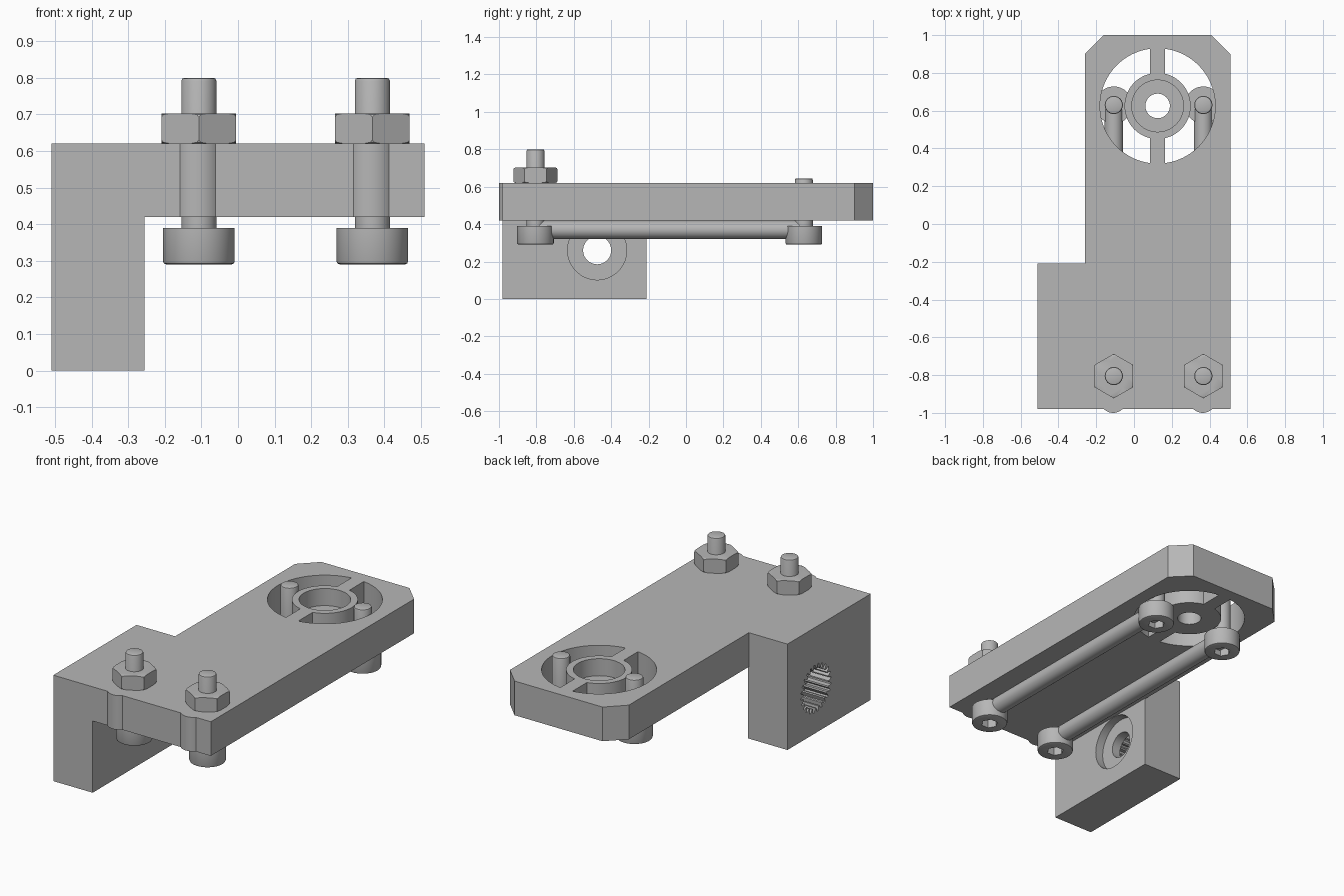
import bpy, bmesh
from math import pi, cos, sin, radians
from mathutils import Matrix

cube = bpy.data.objects.get("Cube")
if cube:
    bpy.data.objects.remove(cube, do_unlink=True)

grey = bpy.data.materials.new("plain grey")
grey.use_nodes = True
colour = (0.47, 0.47, 0.47, 1)
grey.diffuse_color = colour
grey.node_tree.nodes["Principled BSDF"].inputs["Base Color"].default_value = colour

ALONG_X = Matrix.Rotation(pi / 2, 4, 'Y')
ALONG_Y = Matrix.Rotation(-pi / 2, 4, 'X')


def prism(name, outline, low, high, turn=Matrix(), at=(0, 0, 0)):
    """Extrude an outline between two heights, then turn and move it."""
    bm = bmesh.new()
    face = bm.faces.new([bm.verts.new((x, y, low)) for x, y in outline])
    top = bmesh.ops.extrude_face_region(bm, geom=[face])["geom"]
    bmesh.ops.translate(bm, vec=(0, 0, high - low),
                        verts=[v for v in top if isinstance(v, bmesh.types.BMVert)])
    bmesh.ops.recalc_face_normals(bm, faces=bm.faces)
    bm.transform(Matrix.Translation(at) @ turn)
    mesh = bpy.data.meshes.new(name)
    bm.to_mesh(mesh)
    bm.free()
    mesh.materials.append(grey)
    ob = bpy.data.objects.new(name, mesh)
    bpy.context.collection.objects.link(ob)
    return ob


def ring(radius, sides=64, start=0.0):
    return [(radius * cos(start + 2 * pi * i / sides),
             radius * sin(start + 2 * pi * i / sides)) for i in range(sides)]


def box(x0, x1, y0, y1):
    return [(x0, y0), (x1, y0), (x1, y1), (x0, y1)]


def select(ob):
    bpy.ops.object.select_all(action='DESELECT')
    ob.select_set(True)
    bpy.context.view_layer.objects.active = ob


def combine(ob, other, operation):
    select(ob)
    mod = ob.modifiers.new("combine", 'BOOLEAN')
    mod.operation, mod.solver, mod.object = operation, 'EXACT', other
    bpy.ops.object.modifier_apply(modifier=mod.name)
    bpy.data.objects.remove(other, do_unlink=True)


def cut(ob, other):
    combine(ob, other, 'DIFFERENCE')


def join(ob, other):
    combine(ob, other, 'UNION')


def chamfer_ends(ob, low, high, size):
    """Bevel the edges lying in the given end planes."""
    bm = bmesh.new()
    bm.from_mesh(ob.data)
    edges = [e for e in bm.edges if any(
        all(abs(v.co.z - z) < 1e-4 for v in e.verts) for z in (low, high))]
    bmesh.ops.bevel(bm, geom=edges, offset=size, segments=2, profile=0.5, affect='EDGES')
    bm.to_mesh(ob.data)
    bm.free()


def smooth(ob):
    select(ob)
    bpy.ops.object.shade_smooth_by_angle(angle=radians(30))


BOTTOM, TOP = 0.42, 0.62
BOLT_X = (-0.107, 0.367)
FRONT_Y, BACK_Y = -0.805, 0.63
HUB = (0.125, 0.625, 0)

# Bracket: long plate with clipped back corners, and a leg at one side
bracket = prism("bracket", [(-0.51, -0.98), (0.51, -0.98), (0.51, 0.9), (0.41, 1.0),
                            (-0.16, 1.0), (-0.26, 0.9), (-0.26, -0.21), (-0.51, -0.21)],
                BOTTOM, TOP)
join(bracket, prism("leg", box(-0.51, -0.255, -0.98, -0.21), 0, TOP))

# Rounded bumps on the front edge, in line with the bolts
for x in BOLT_X:
    join(bracket, prism("bump", ring(0.07, 48), BOTTOM, TOP, at=(x - 0.003, -0.93, 0)))

# Round opening, with a stepped hub held by two spokes
cut(bracket, prism("opening", ring(0.305, 96), 0.3, 0.8, at=HUB))
hub = prism("hub", ring(0.175), BOTTOM, TOP, at=HUB)
join(hub, prism("spokes", box(-0.04, 0.04, -0.307, 0.307), BOTTOM, TOP, at=HUB))
cut(hub, prism("hub_recess", ring(0.137), TOP - 0.1, 0.8, at=HUB))
cut(hub, prism("hub_hole", ring(0.065, 48), 0.3, 0.8, at=HUB))
join(bracket, hub)

# Leg socket: toothed pocket outside, small hole, round recess inside
TEETH = 24
spline = []
for i in range(TEETH):
    for step, radius in ((0, 0.115), (0.25, 0.115), (0.5, 0.14), (0.75, 0.14)):
        a = 2 * pi * (i + step) / TEETH
        spline.append((radius * cos(a), radius * sin(a)))
axle = (0, -0.475, 0.26)
cut(bracket, prism("toothed_pocket", spline, -0.6, -0.36, ALONG_X, axle))
cut(bracket, prism("axle_hole", ring(0.075, 48), -0.6, -0.2, ALONG_X, axle))
cut(bracket, prism("inner_recess", ring(0.158), -0.305, -0.2, ALONG_X, axle))
smooth(bracket)

# Bolts with socket heads; the front pair is longer and carries nuts
for side, x in zip(("right", "left"), BOLT_X):
    for end, y, tip in (("front", FRONT_Y, 0.8), ("back", BACK_Y, 0.645)):
        at = (x, y, 0)
        shaft = prism(f"{end}_{side}_bolt_shaft", ring(0.048, 40), 0.38, tip, at=at)
        chamfer_ends(shaft, tip, tip, 0.009)
        smooth(shaft)

        head = prism(f"{end}_{side}_bolt_head", ring(0.098), 0.29, 0.39, at=at)
        chamfer_ends(head, 0.29, 0.29, 0.009)
        cut(head, prism("hex_socket", ring(0.046, 6), 0.2, 0.34, at=at))
        smooth(head)

    # Hexagonal nut with cone-trimmed corners
    at = (x, FRONT_Y, 0)
    nut = prism(f"{side}_nut", ring(0.118, 6, pi / 6), TOP, 0.703, at=at)
    trim = prism("nut_trim", ring(0.119), TOP, 0.703, at=at)
    chamfer_ends(trim, TOP, 0.703, 0.013)
    combine(nut, trim, 'INTERSECT')
    smooth(nut)

    # Round rod running between the two bolts
    rod = prism(f"{side}_rod", ring(0.049, 40), FRONT_Y, BACK_Y, ALONG_Y, (x, 0, 0.37))
    smooth(rod)
